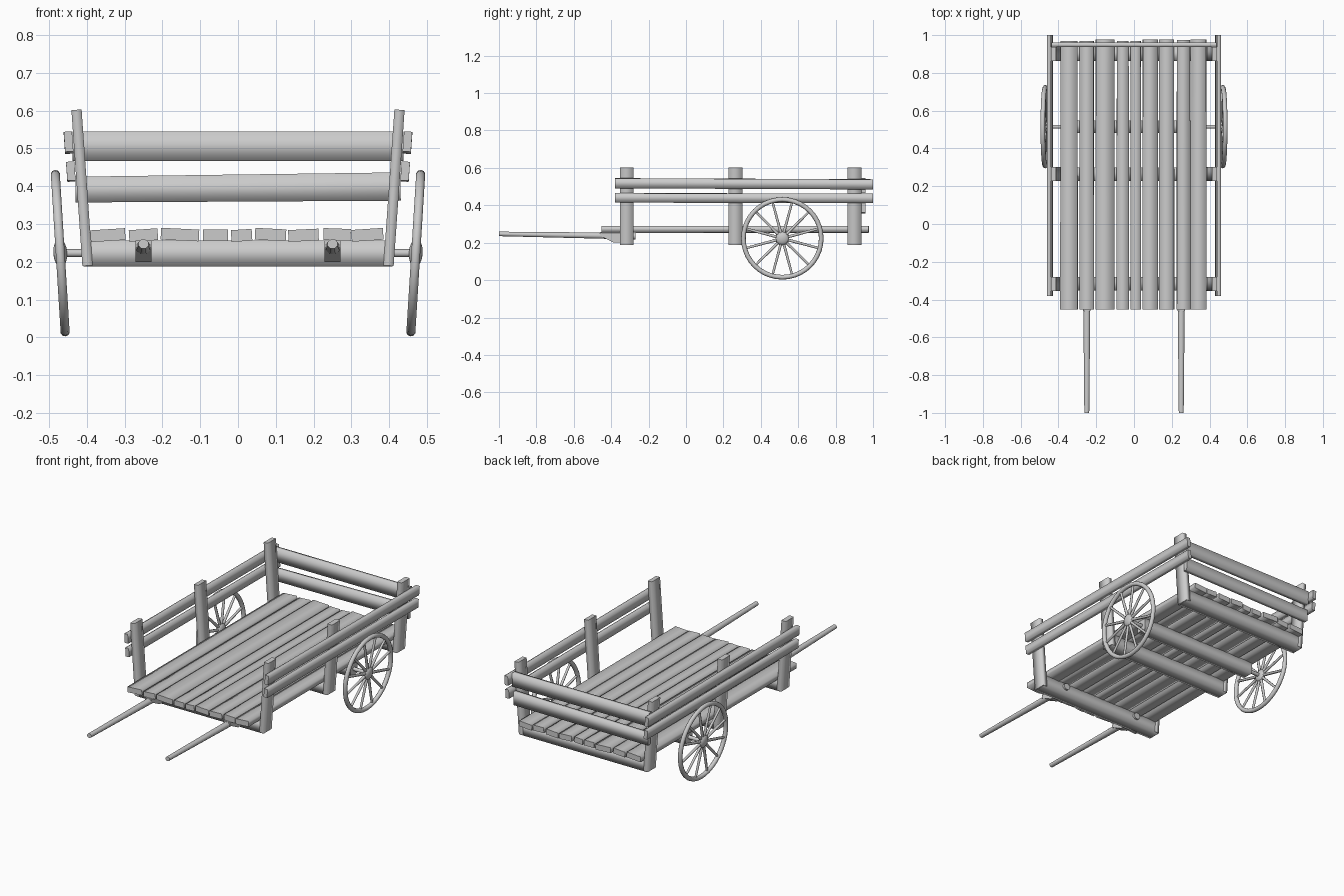
import bpy, bmesh, math, random
from mathutils import Vector, Matrix

random.seed(4)
cube = bpy.data.objects.get("Cube")
if cube:
    bpy.data.objects.remove(cube, do_unlink=True)

wood = bpy.data.materials.new("grey wood")
wood.use_nodes = True
grey = (0.6, 0.6, 0.6, 1)
wood.diffuse_color = grey
wood.node_tree.nodes["Principled BSDF"].inputs["Base Color"].default_value = grey


def finish(name, bm):
    """Turn a bmesh into a smooth shaded object."""
    bmesh.ops.recalc_face_normals(bm, faces=bm.faces)
    for f in bm.faces:
        f.smooth = True
    mesh = bpy.data.meshes.new(name)
    bm.to_mesh(mesh)
    bm.free()
    mesh.materials.append(wood)
    obj = bpy.data.objects.new(name, mesh)
    bpy.context.collection.objects.link(obj)
    return obj


def bar(bm, start, end, size0, size1, up=(0, 0, 1), sides=4, twist=0):
    """Prism between two points; rounded along its length, sharp at its ends."""
    start, end = Vector(start), Vector(end)
    axis = (end - start).normalized()
    across = Vector(up).cross(axis).normalized()
    up = axis.cross(across)
    k = 1 / math.cos(math.pi / sides)
    rings = []
    for p, (w, h), t in ((start, size0, -twist), (end, size1, twist)):
        ring = []
        for i in range(sides):
            a = math.tau * (i + 0.5) / sides + t
            ring.append(bm.verts.new(p + across * math.cos(a) * w / 2 * k
                                     + up * math.sin(a) * h / 2 * k))
        rings.append(ring)
    for i in range(sides):
        j = (i + 1) % sides
        bm.faces.new((rings[0][i], rings[0][j], rings[1][j], rings[1][i]))
    for ring in rings:
        for e in bm.faces.new(ring).edges:
            e.smooth = False


def beam(name, start, end, size0, size1=None, **options):
    bm = bmesh.new()
    bar(bm, start, end, size0, size1 or size0, **options)
    return finish(name, bm)


# Deck planks, slightly uneven
planks = [(-.39, -.298), (-.288, -.212), (-.204, -.103), (-.092, -.027), (-.018, .037),
          (.045, .127), (.133, .213), (.226, .298), (.300, .384)]
for n, (a, b) in enumerate(planks):
    x, w = (a + b) / 2, b - a
    rear = .972 + random.uniform(-.006, .006)
    lean = random.uniform(-.08, .08)
    z = .271 + random.uniform(-.002, .002)
    beam(f"deck_plank_{n + 1}", (x, -.452, z), (x, rear, z), (w, .031), (w * .97, .031),
         up=(lean, 0, 1))

# Cross beams with leaning posts
POSTS = {"front": -.317, "middle": .264, "rear": .9}
for place, y in POSTS.items():
    beam(f"{place}_cross_beam", (-.408, y, .222), (.408, y, .222), (.072, .068))
    for side, s in (("left", 1), ("right", -1)):
        beam(f"{place}_{side}_post", (s * .398, y, .19), (s * .427, y, .602),
             (.027, .074), up=(0, 1, 0))

# Side rails outside the posts, leaning with them
for side, s in (("left", 1), ("right", -1)):
    lean = (s * .07, 0, 1)
    beam(f"upper_{side}_rail", (s * .448, -.38, .518), (s * .448, 1, .512), (.022, .053), up=lean)
    beam(f"lower_{side}_rail", (s * .442, -.38, .44), (s * .442, 1, .437), (.022, .05), up=lean)

# Tail boards behind the rear posts
beam("upper_tail_board", (-.437, .949, .506), (.437, .949, .506), (.024, .078))
beam("lower_tail_board", (-.43, .949, .391), (.43, .949, .399), (.024, .068), (.024, .075))

# Pulling shafts and their wedge supports
for side, s in (("left", 1), ("right", -1)):
    x = s * .25
    beam(f"{side}_shaft", (x, -1, .247), (x, -.27, .235), (.026, .024), (.04, .036), sides=8)
    bm = bmesh.new()
    profile = [(-.46, .256), (-.46, .238), (-.385, .2), (-.34, .2), (-.34, .256)]
    rings = [[bm.verts.new((x + d, y, z)) for y, z in profile] for d in (-.021, .021)]
    for i in range(len(profile)):
        j = (i + 1) % len(profile)
        bm.faces.new((rings[0][i], rings[0][j], rings[1][j], rings[1][i]))
    for ring in rings:
        bm.faces.new(ring)
    for e in bm.edges:
        e.smooth = False
    finish(f"{side}_shaft_support", bm)

# Axle and its bolster
AXLE_Y, AXLE_Z = .515, .223
beam("axle", (-.47, AXLE_Y, AXLE_Z), (.47, AXLE_Y, AXLE_Z), (.02, .02), sides=10)
beam("axle_bolster", (-.38, AXLE_Y, AXLE_Z), (.38, AXLE_Y, AXLE_Z), (.066, .066))

# Spoked wheels, splayed outward at the top
RIM, TUBE = .208, .0125
for side, s in (("left", 1), ("right", -1)):
    bm = bmesh.new()
    for i in range(12):
        a = math.tau * (i + .5) / 12
        d = Vector((math.cos(a), math.sin(a), 0))
        bar(bm, d * .02, d * RIM, (.015, .015), (.012, .012), sides=6)
    bmesh.ops.create_uvsphere(bm, u_segments=16, v_segments=8, radius=.037,
                              matrix=Matrix.Diagonal((1, 1, .5, 1)))
    around, round_tube = 40, 10
    rim = []
    for i in range(around):
        turn = Matrix.Rotation(math.tau * i / around, 3, "Z")
        rim.append([bm.verts.new(turn @ Vector((RIM + TUBE * math.cos(b), 0, TUBE * math.sin(b))))
                    for b in (math.tau * k / round_tube for k in range(round_tube))])
    for i in range(around):
        p, q = rim[i], rim[(i + 1) % around]
        for k in range(round_tube):
            m = (k + 1) % round_tube
            bm.faces.new((p[k], q[k], q[m], p[m]))
    wheel = finish(f"{side}_wheel", bm)
    wheel.location = (s * .47, AXLE_Y, AXLE_Z)
    wheel.rotation_euler = (0, s * (math.pi / 2 + .062), 0)
